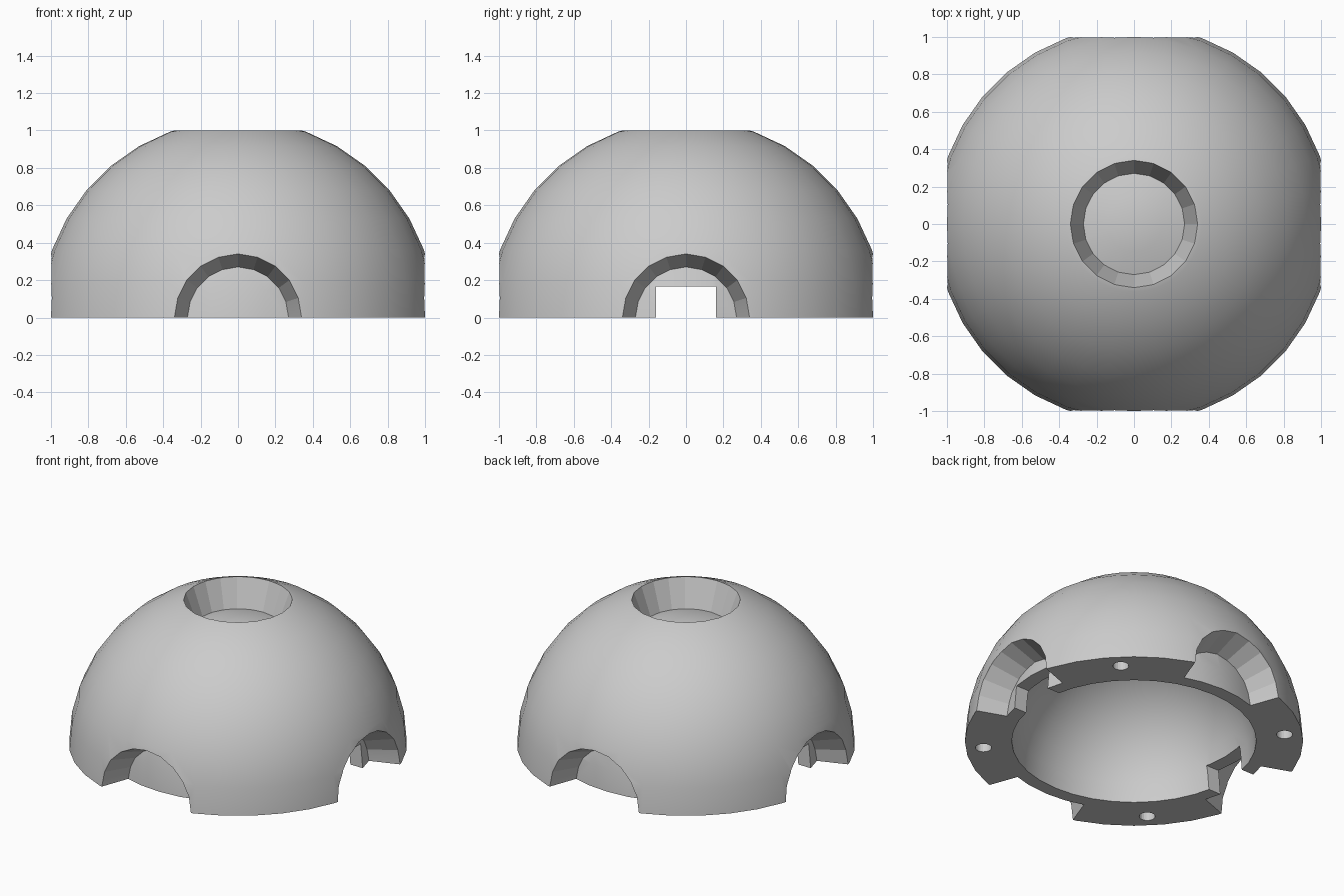
import bpy
from math import radians, pi
from mathutils import Matrix, Vector

if "Cube" in bpy.data.objects:
    bpy.data.objects.remove(bpy.data.objects["Cube"], do_unlink=True)

grey = bpy.data.materials.new("light_grey")
grey.use_nodes = True
colour = (0.6, 0.6, 0.6, 1)
grey.diffuse_color = colour
grey.node_tree.nodes["Principled BSDF"].inputs["Base Color"].default_value = colour


def sphere(name, radius):
    bpy.ops.mesh.primitive_uv_sphere_add(segments=36, ring_count=18, radius=radius)
    ob = bpy.context.object
    ob.name = name
    ob.data.materials.append(grey)
    return ob


def box(name, size, centre):
    bpy.ops.mesh.primitive_cube_add(size=1)
    ob = bpy.context.object
    ob.name = name
    ob.data.transform(Matrix.Translation(centre) @ Matrix.Diagonal((*size, 1)))
    ob.data.materials.append(grey)
    return ob


def cone(name, sides, r1, r2, start, end, matrix):
    """Truncated cone along local z from start to end, then placed by matrix."""
    bpy.ops.mesh.primitive_cone_add(vertices=sides, radius1=r1, radius2=r2, depth=end - start)
    ob = bpy.context.object
    ob.name = name
    ob.data.transform(matrix @ Matrix.Translation((0, 0, (start + end) / 2)))
    ob.data.materials.append(grey)
    return ob


def combine(target, tool, operation="DIFFERENCE"):
    """Apply a boolean and discard the tool."""
    mod = target.modifiers.new("cut", "BOOLEAN")
    mod.operation = operation
    mod.solver = "MANIFOLD"
    mod.object = tool
    bpy.context.view_layer.update()
    with bpy.context.temp_override(object=target, active_object=target):
        bpy.ops.object.modifier_apply(modifier=mod.name)
    bpy.data.objects.remove(tool, do_unlink=True)


# Outer shell
dome = sphere("dome", 1.058)

# Five tapered sockets: one on top, four around the sides
placements = [Matrix.Identity(4)]
for i in range(4):
    placements.append(Matrix.Rotation(i * pi / 2, 4, "Z") @ Matrix.Rotation(pi / 2, 4, "X"))
for m in placements:
    combine(dome, cone("socket_cutter", 20, 0.23, 0.377, 0.7, 1.1, m))

# Rounded socket floors, then the hollow inside
combine(dome, sphere("inner_shell", 0.856), "UNION")
combine(dome, sphere("cavity_cutter", 0.765))

# Open the underside
combine(dome, box("base_cutter", (3, 3, 2), (0, 0, -1)))

# Square passage through the left and right sockets
combine(dome, box("passage_cutter", (2.4, 0.32, 0.33), (0, 0, 0)))

# Peg holes in the rim
for i in range(4):
    spot = Matrix.Rotation(radians(45 + 90 * i), 4, "Z") @ Vector((0.945, 0, 0))
    combine(dome, cone("peg_hole_cutter", 20, 0.05, 0.05, -0.1, 0.12, Matrix.Translation(spot)))

# Smooth the shell, keep socket facets flat
bpy.ops.object.select_all(action="DESELECT")
dome.select_set(True)
bpy.context.view_layer.objects.active = dome
bpy.ops.object.shade_smooth_by_angle(angle=radians(14))
